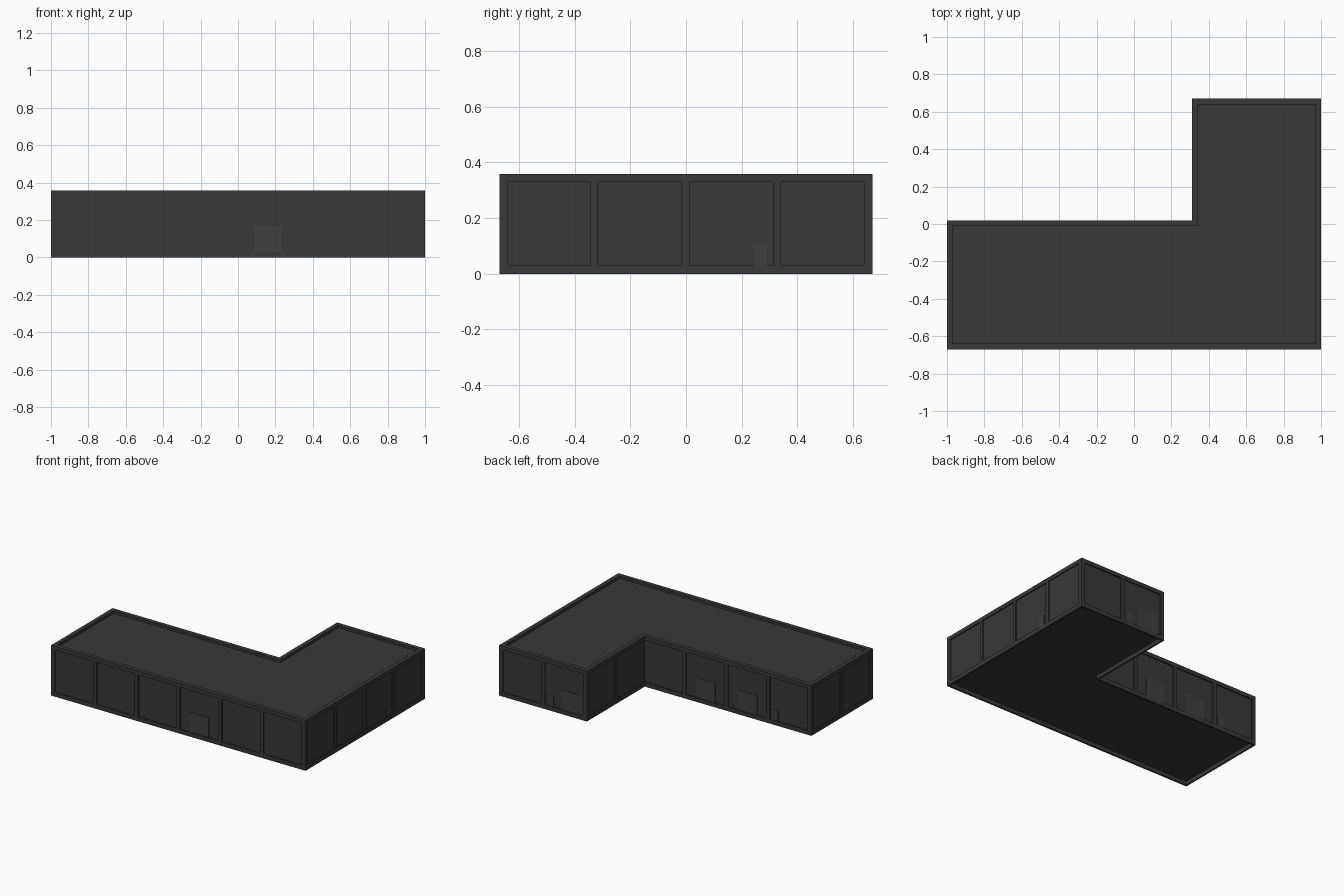
import bpy, bmesh

if "Cube" in bpy.data.objects:
    bpy.data.objects.remove(bpy.data.objects["Cube"])

D = 0.008    # depth of recessed wall panels
B, T, H = 0.03, 0.33, 0.358   # top of base trim, bottom of roof trim, total height

def material(name, v):
    m = bpy.data.materials.new(name)
    m.diffuse_color = (v, v, v, 1)
    m.use_nodes = True
    m.node_tree.nodes["Principled BSDF"].inputs["Base Color"].default_value = m.diffuse_color
    return m

dark = material("dark_cladding", 0.04)
door_mat = material("door_grey", 0.05)

def footprint(d):
    return [(-1 + d, -.67 + d), (1 - d, -.67 + d), (1 - d, .67 - d),
            (.31 + d, .67 - d), (.31 + d, .02 - d), (-1 + d, .02 - d)]

def make(name, bm, mat=dark):
    bmesh.ops.recalc_face_normals(bm, faces=bm.faces)
    me = bpy.data.meshes.new(name)
    bm.to_mesh(me)
    bm.free()
    me.materials.append(mat)
    ob = bpy.data.objects.new(name, me)
    bpy.context.collection.objects.link(ob)
    return ob

def slab(name, d, z0, z1):
    bm = bmesh.new()
    f = bm.faces.new([bm.verts.new((x, y, z0)) for x, y in footprint(d)])
    up = bmesh.ops.extrude_face_region(bm, geom=[f], use_keep_orig=True)["geom"]
    bmesh.ops.translate(bm, vec=(0, 0, z1 - z0),
                        verts=[v for v in up if isinstance(v, bmesh.types.BMVert)])
    return make(name, bm)

def ring(name, d0, d1, z0, z1):
    bm = bmesh.new()
    loops = [[bm.verts.new((x, y, z)) for x, y in footprint(d)]
             for d, z in ((d0, z0), (d0, z1), (d1, z1), (d1, z0))]
    for i in range(4):
        a, b = loops[i], loops[(i + 1) % 4]
        for j in range(6):
            k = (j + 1) % 6
            bm.faces.new((a[j], a[k], b[k], b[j]))
    return make(name, bm)

def add_box(bm, x0, x1, y0, y1, z0, z1):
    vs = bmesh.ops.create_cube(bm, size=1)["verts"]
    bmesh.ops.scale(bm, vec=(x1 - x0, y1 - y0, z1 - z0), verts=vs)
    bmesh.ops.translate(bm, vec=((x0 + x1) / 2, (y0 + y1) / 2, (z0 + z1) / 2), verts=vs)

# walls: fixed axis, outer plane position, outward sign
WALLS = {"front": ("y", -.67, -1), "right": ("x", 1, 1), "end": ("y", .67, 1),
         "inner": ("x", .31, -1), "back": ("y", .02, 1), "left": ("x", -1, -1)}

def wall_box(bm, wall, a, b, inner, outer, z0, z1):
    axis, p, s = WALLS[wall]
    lo, hi = sorted((p - s * inner, p - s * outer))
    if axis == "y":
        add_box(bm, a, b, lo, hi, z0, z1)
    else:
        add_box(bm, lo, hi, a, b, z0, z1)

# recessed wall core with flat roof and raised floor, base plinth, roof parapet
slab("wall_core", D, 0.028, 0.34)
ring("base_plinth", 0, 0.012, 0, B)
ring("roof_parapet", 0, 0.03, T, H)

# intermediate pilasters
columns = {"front": (-.657, -.33, 0, .327, .655), "right": (-.33, -.002, .326),
           "end": (.655,), "inner": (.34,), "back": (-.657, -.33, 0), "left": (-.325,)}
bm = bmesh.new()
for wall, centres in columns.items():
    for c in centres:
        wall_box(bm, wall, c - .014, c + .014, .02, 0, B, T)
make("pilasters", bm)

# corner posts at the five outer corners
bm = bmesh.new()
for x0, y0 in ((-1, -.67), (.97, -.67), (.97, .64), (.31, .64), (-1, -.01)):
    add_box(bm, x0, x0 + .03, y0, y0 + .03, B, T)
make("corner_posts", bm)

# doors set on the wall panels: wall, start, end, head height
doors = [("front", .085, .235, .17), ("end", .365, .515, .17),
         ("back", -.24, -.09, .17), ("back", -.57, -.42, .17),
         ("right", .245, .29, .105), ("end", .575, .62, .105),
         ("back", -.735, -.69, .105), ("left", -.40, -.355, .105)]
bm = bmesh.new()
for w, a, b, h in doors:
    wall_box(bm, w, a, b, D + .01, D - .003, B - .002, h)
make("doors", bm, door_mat)
